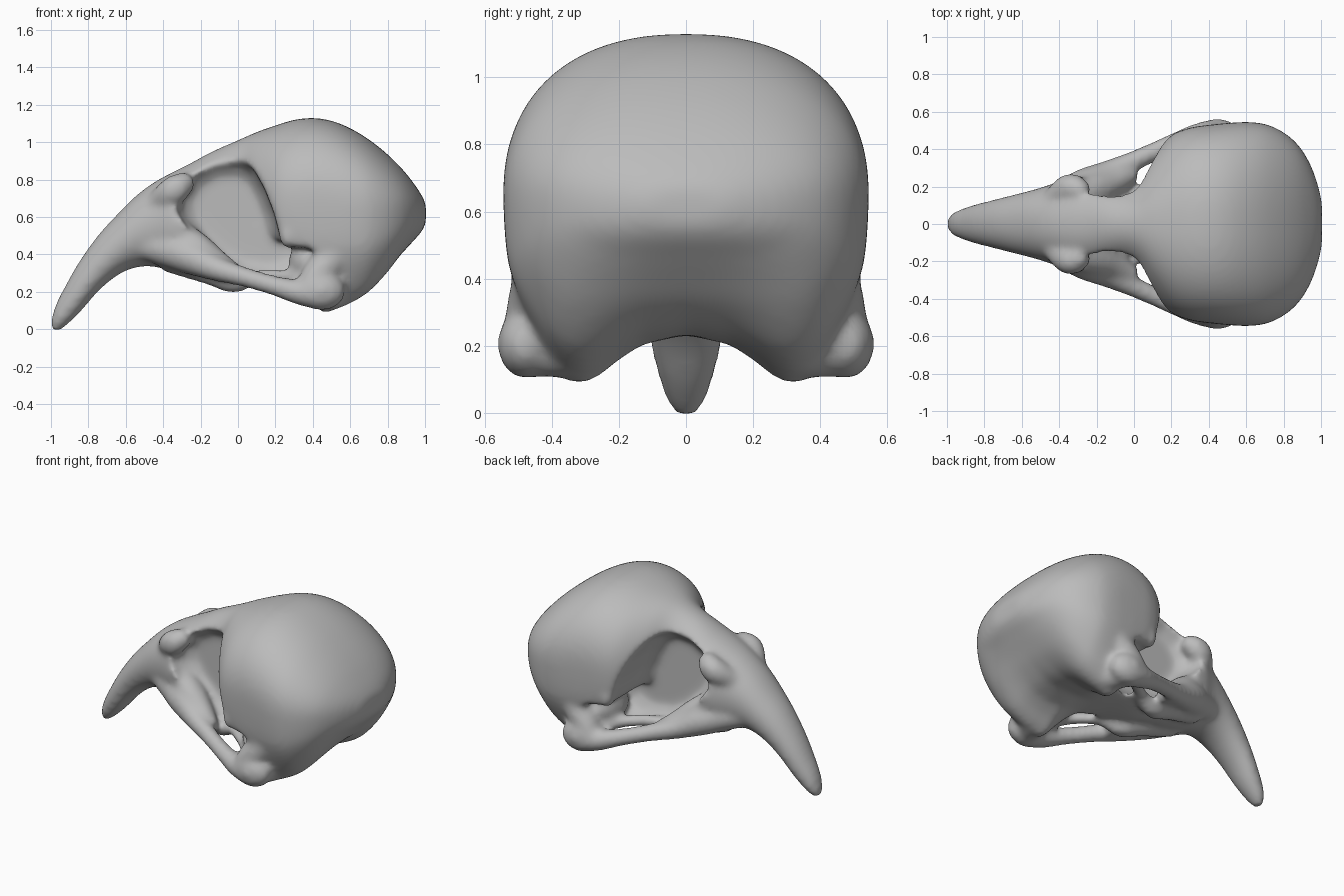
import bpy, bmesh, math
from mathutils import Vector

cube = bpy.data.objects.get("Cube")
if cube:
    bpy.data.objects.remove(cube)

bone = bpy.data.materials.new("bone_grey")
bone.use_nodes = True
bone.diffuse_color = (0.5, 0.5, 0.5, 1)
bone.node_tree.nodes["Principled BSDF"].inputs["Base Color"].default_value = (0.5, 0.5, 0.5, 1)


def clamp(v, low=0.0, high=1.0):
    return min(max(v, low), high)


def spline(rows, steps=4):
    """Catmull-Rom interpolation of rows of numbers."""
    out = []
    for i in range(len(rows) - 1):
        quad = [rows[max(i - 1, 0)], rows[i], rows[i + 1], rows[min(i + 2, len(rows) - 1)]]
        for k in range(steps):
            t = k / steps
            out.append([0.5 * (2 * b + (c - a) * t + (2 * a - 5 * b + 4 * c - d) * t ** 2
                               + (3 * b - a - 3 * c + d) * t ** 3) for a, b, c, d in zip(*quad)])
    return out + [rows[-1]]


def add_object(name, bm):
    bmesh.ops.recalc_face_normals(bm, faces=bm.faces)
    mesh = bpy.data.meshes.new(name)
    bm.to_mesh(mesh)
    bm.free()
    ob = bpy.data.objects.new(name, mesh)
    bpy.context.collection.objects.link(ob)
    return ob


def loft(name, rings):
    """Skin a list of equal-length point rings and cap both ends."""
    bm = bmesh.new()
    loops = [[bm.verts.new(p) for p in ring] for ring in rings]
    n = len(loops[0])
    for a, b in zip(loops, loops[1:]):
        for i in range(n):
            j = (i + 1) % n
            bm.faces.new((a[i], a[j], b[j], b[i]))
    bm.faces.new(loops[0])
    bm.faces.new(loops[-1])
    return add_object(name, bm)


def section(x, top, bottom, width, count=64):
    """Rounded cross-section; the rear ones are squarer below, with a ridge either side."""
    rear = clamp((x + .1) / .5)
    square = rear * clamp((1.1 - x) / .4)
    ridge = .18 * clamp((x - .3) / .15) * clamp(1 - 2.2 * (x - .47))
    ring = []
    for i in range(count):
        a = 2 * math.pi * i / count
        c, s = math.cos(a), math.sin(a)
        power = 2.1 + .2 * rear + square * clamp(-4 * s)
        y = width * math.copysign(abs(c) ** (2 / power), c)
        z = (top + bottom) / 2 + (top - bottom) / 2 * math.copysign(abs(s) ** (2 / power), s)
        z -= ridge * clamp(-1.3 * s) * math.exp(-((abs(y) - .34) / .16) ** 2)
        ring.append((x, y, z))
    return ring


def lump(name, centre, radii):
    bm = bmesh.new()
    bmesh.ops.create_icosphere(bm, subdivisions=3, radius=1)
    for v in bm.verts:
        v.co = Vector(c + r * k for c, r, k in zip(centre, radii, v.co))
    return add_object(name, bm)


def rod(name, path, side):
    """Tapered round rod through (x, y, z, radius) points."""
    path = spline(path)
    pts = [Vector((x, y * side, z)) for x, y, z, r in path]
    rings = []
    for i, p in enumerate(pts):
        t = (pts[min(i + 1, len(pts) - 1)] - pts[max(i - 1, 0)]).normalized()
        u = t.cross(Vector((0, 0, 1))).normalized()
        w = u.cross(t)
        rings.append([p + path[i][3] * (u * math.cos(k * math.pi / 8) + w * math.sin(k * math.pi / 8))
                      for k in range(16)])
    return loft(name, rings)


# Braincase and beak: x, top, bottom, half width
profile = [
    (-1.0, .05, .0, .02), (-.975, .13, -.015, .055), (-.93, .22, .01, .078), (-.85, .36, .085, .105),
    (-.75, .5, .2, .13), (-.65, .61, .285, .155), (-.55, .71, .33, .18), (-.45, .785, .335, .21),
    (-.35, .84, .31, .25), (-.25, .89, .29, .26), (-.15, .945, .28, .24), (-.05, .99, .26, .235),
    (.02, 1.02, .25, .275), (.1, 1.055, .25, .38), (.2, 1.09, .25, .475), (.3, 1.12, .24, .515),
    (.4, 1.13, .235, .53), (.5, 1.115, .235, .54), (.6, 1.075, .24, .545), (.7, 1.015, .265, .535),
    (.8, .935, .33, .49), (.88, .855, .41, .42), (.94, .78, .475, .325), (.98, .72, .52, .22),
    (1.005, .67, .565, .12)]
skull = loft("skull", [section(*row) for row in spline(profile)])

# Eye sockets with the open space beneath the braincase
outline = [(-.32, .62), (-.33, .72), (-.26, .83), (-.14, .9), (0, .91), (.08, .86), (.14, .75),
           (.19, .62), (.22, .5), (.25, .45), (.4, .43), (.4, .3), (.25, .24), (.05, .27),
           (-.08, .34), (-.22, .47)]
depths = [(.09, .7), (.13, .88), (.2, 1.0), (.9, 1.04)]
cutters = []
for side in (1, -1):
    cutter = loft("socket_cutter", [[(-.02 + (x + .02) * k, y * side, .6 + (z - .6) * k)
                                     for x, z in outline] for y, k in depths])
    cutter.hide_render = True
    cutters.append(cutter)
    cut = skull.modifiers.new("socket", 'BOOLEAN')
    cut.operation = 'DIFFERENCE'
    cut.solver = 'EXACT'
    cut.object = cutter

bpy.context.view_layer.update()
carved = bpy.data.meshes.new_from_object(skull.evaluated_get(bpy.context.evaluated_depsgraph_get()))
skull.modifiers.clear()
skull.data = carved
for cutter in cutters:
    bpy.data.objects.remove(cutter)

# Paired cheek bars, palate bones, brow ridges, socket floors and jaw joints
cheek = [(-.5, .09, .45, .08), (-.36, .15, .42, .095), (-.25, .21, .385, .095), (-.12, .28, .325, .068),
         (.04, .355, .278, .054), (.2, .425, .232, .055), (.32, .465, .2, .068), (.42, .475, .19, .085)]
palate = [(-.4, .1, .36, .05), (-.15, .13, .29, .055), (-.02, .15, .25, .058), (.1, .19, .28, .04),
          (.25, .3, .28, .04), (.42, .42, .25, .06)]
floor = [(-.34, .15, .52, .08), (-.23, .18, .43, .095), (-.12, .22, .35, .08), (0, .28, .29, .05)]
brow = [(-.44, .12, .67, .06), (-.34, .195, .745, .08), (-.26, .16, .8, .05)]
strut = [(.38, .47, .2, .08), (.43, .45, .29, .09), (.52, .42, .4, .1)]
joint = [(.42, .49, .2, .07), (.46, .42, .19, .085), (.52, .32, .19, .08)]
parts = []
for side in (1, -1):
    for name, path in (("cheek_bar", cheek), ("palate_bar", palate), ("socket_floor", floor),
                       ("brow_ridge", brow), ("jaw_strut", strut), ("jaw_bridge", joint)):
        parts.append(rod(name, path, side))
    parts.append(lump("jaw_joint", (.445, .475 * side, .205), (.13, .088, .105)))
    parts.append(lump("temple_spur", (.27, .455 * side, .5), (.05, .05, .07)))
    parts.append(lump("ear_wall", (.37, .28 * side, .36), (.1, .15, .11)))

# Fuse everything into one smooth bone surface
bpy.ops.object.select_all(action='DESELECT')
for ob in parts + [skull]:
    ob.select_set(True)
bpy.context.view_layer.objects.active = skull
bpy.ops.object.join()
skull.data.materials.clear()
skull.data.materials.append(bone)
fuse = skull.modifiers.new("fuse", 'REMESH')
fuse.mode = 'VOXEL'
fuse.voxel_size = 0.016
fuse.use_smooth_shade = True
soften = skull.modifiers.new("soften", 'SMOOTH')
soften.factor = 0.5
soften.iterations = 16
bpy.ops.object.shade_smooth()
